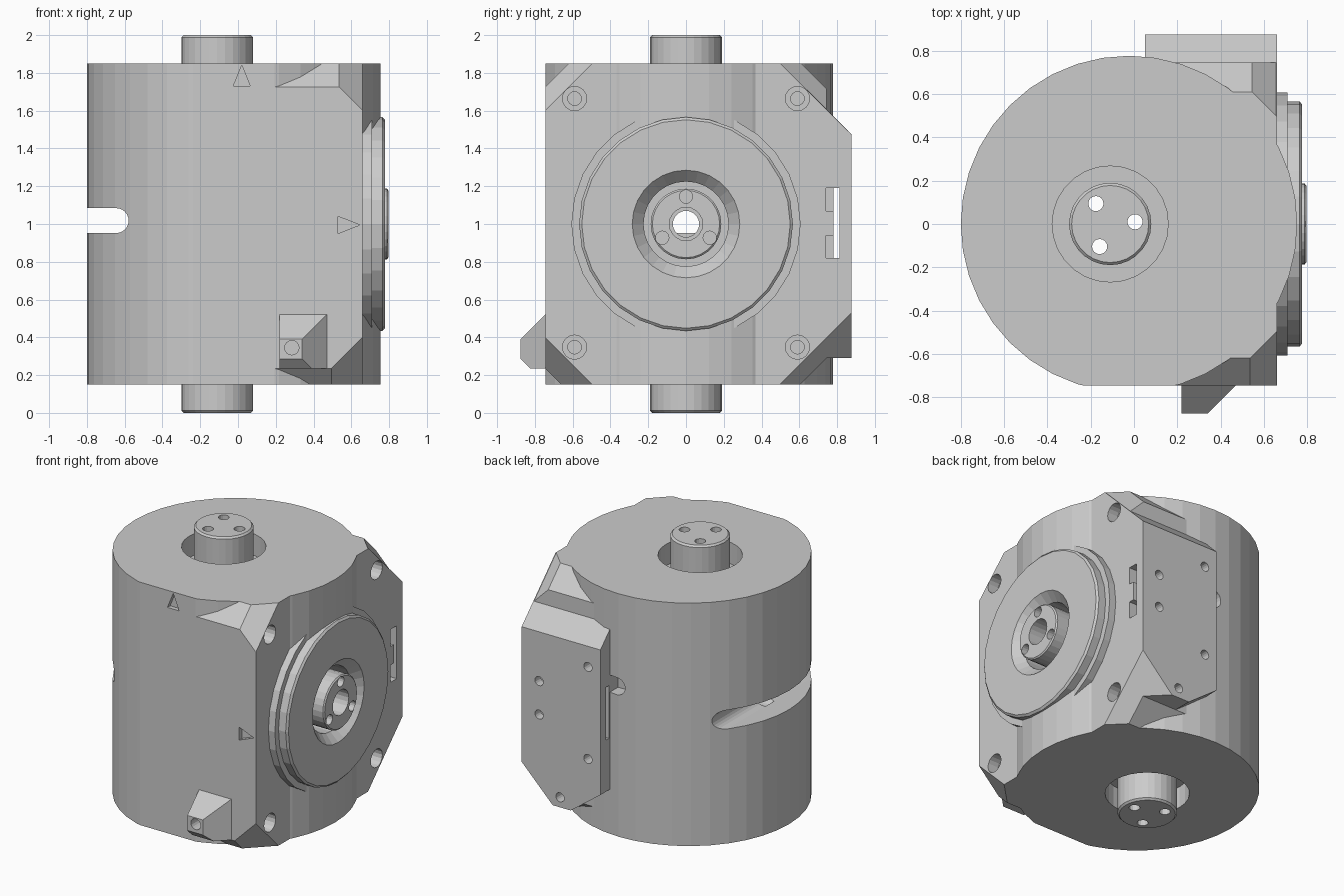
import bpy, bmesh
from math import sin, cos, pi, radians
from mathutils import Matrix, Vector

if "Cube" in bpy.data.objects:
    bpy.data.objects.remove(bpy.data.objects["Cube"])


def to_object(name, bm):
    bmesh.ops.recalc_face_normals(bm, faces=bm.faces[:])
    me = bpy.data.meshes.new(name)
    bm.to_mesh(me)
    bm.free()
    ob = bpy.data.objects.new(name, me)
    bpy.context.collection.objects.link(ob)
    return ob


def lathe(name, profile, n, origin=(0, 0, 0), axis='Z'):
    """Solid of revolution from (radius, height) pairs, capped at both ends."""
    bm = bmesh.new()
    rot = {'Z': Matrix(), 'X': Matrix.Rotation(radians(90), 4, 'Y'),
           'Y': Matrix.Rotation(radians(-90), 4, 'X')}[axis]
    m = Matrix.Translation(origin) @ rot
    rings = [[bm.verts.new(m @ Vector((r * cos(2 * pi * i / n), r * sin(2 * pi * i / n), h)))
              for i in range(n)] for r, h in profile]
    for a, b in zip(rings, rings[1:]):
        for i in range(n):
            j = (i + 1) % n
            bm.faces.new((a[i], a[j], b[j], b[i]))
    bm.faces.new(rings[0])
    bm.faces.new(rings[-1])
    return to_object(name, bm)


def clip(ob, planes):
    """Keep the side n.p <= d of every plane (n, d)."""
    bm = bmesh.new()
    bm.from_mesh(ob.data)
    for n, d in planes:
        n = Vector(n)
        r = bmesh.ops.bisect_plane(bm, geom=bm.verts[:] + bm.edges[:] + bm.faces[:], dist=1e-5,
                                   plane_co=n * d / n.length_squared, plane_no=n, clear_outer=True)
        edges = [e for e in r['geom_cut'] if isinstance(e, bmesh.types.BMEdge)]
        if edges:
            bmesh.ops.contextual_create(bm, geom=edges)
    bmesh.ops.recalc_face_normals(bm, faces=bm.faces[:])
    bm.to_mesh(ob.data)
    bm.free()


def prism(name, pts, y0, y1, planes=()):
    """Polygon in x,z pushed from y0 to y1, then clipped."""
    bm = bmesh.new()
    a = [bm.verts.new((x, y0, z)) for x, z in pts]
    b = [bm.verts.new((x, y1, z)) for x, z in pts]
    n = len(pts)
    bm.faces.new(a)
    bm.faces.new(b)
    for i in range(n):
        j = (i + 1) % n
        bm.faces.new((a[i], a[j], b[j], b[i]))
    ob = to_object(name, bm)
    clip(ob, planes)
    return ob


def box(name, x0, x1, y0, y1, z0, z1, planes=()):
    return prism(name, [(x0, z0), (x1, z0), (x1, z1), (x0, z1)], y0, y1, planes)


def boolean(targets, tool, op='DIFFERENCE'):
    tool.hide_render = True
    for t in targets:
        mod = t.modifiers.new("bool", 'BOOLEAN')
        mod.operation = op
        mod.solver = 'EXACT'
        mod.object = tool
        bpy.context.view_layer.objects.active = t
        bpy.ops.object.modifier_apply(modifier=mod.name)
    bpy.data.objects.remove(tool)


def hole(targets, r, origin, axis, h0, h1, n=16):
    boolean(targets, lathe("cutter", [(r, h0), (r, h1)], n, origin, axis))


# Round housing with a flat front
housing = lathe("housing", [(.777, .15), (.777, 1.85)], 40, (-.023, 0, 0))
clip(housing, [((0, -1, 0), .745)])

# Square side of the housing with chamfered corners
chamfers = [((0, -1, 1), 2.47), ((0, 1, 1), 2.46), ((0, -1, -1), .51), ((0, 1, -1), .455)]
for s in (-1, 1):
    chamfers += [((1, s, 1), 3.005), ((1, s, -1), 1.005)]
boolean([housing], box("square", -.1, .66, -.745, .745, .15, 1.85, chamfers), 'UNION')

# Mounting block on the back
block = prism("block", [(.05, .46), (.28, .29), (.66, .29), (.66, 1.85), (.05, 1.85)], .4, .875,
              [((0, 1, 1), 2.35), ((1, 1, -1), 1.005)])
boolean([housing], block, 'UNION')

# Small boss on the front
boss = box("boss", .22, .47, -.875, -.6, .235, .52,
           [((0, -1, 1), 1.265), ((1, -1, 0), 1.215), ((0, -1, -1), .59)])
boolean([housing], boss, 'UNION')

# Wells around the vertical shaft
hole([housing], .268, (-.11, 0, 0), 'Z', 1.7, 2, 28)
hole([housing], .268, (-.11, 0, 0), 'Z', 0, .3, 28)

# Vertical shaft
shaft = lathe("vertical_shaft", [(.178, 0), (.19, .012), (.19, 1.988), (.178, 2)], 28, (-.11, 0, 0))

# Stepped flange on the right
flange = lathe("flange", [(.607, .6), (.607, .71), (.566, .71), (.566, .765), (.552, .777)],
               28, (0, 0, 1), 'X')
boolean([housing, flange], lathe("well", [(.225, .55), (.225, .715), (.285, .777), (.285, .8)],
                                 28, (0, 0, 1), 'X'))

# Hub in the flange
hub = lathe("hub", [(.187, .45), (.187, .788), (.178, .796)], 28, (0, 0, 1), 'X')

# Bore and screw holes in hub and shaft
hole([hub], .088, (0, 0, 1), 'X', .4, .9, 20)
hole([housing, flange, shaft], .07, (0, 0, 1), 'X', -.65, .9, 20)
for i in range(3):
    a = radians(90 + 120 * i)
    hole([hub], .035, (0, .145 * cos(a), 1 + .145 * sin(a)), 'X', .66, .9)
    b = radians(5 + 120 * i)
    hole([housing, shaft], .035, (-.11 + .115 * cos(b), .115 * sin(b), 0), 'Z', -.1, 2.1)

# Counterbored holes in the corners of the right face
for y in (-.59, .59):
    for z in (.348, 1.664):
        hole([housing], .064, (0, y, z), 'X', .58, .8)
        hole([housing], .036, (0, y, z), 'X', .45, .6)

# Slot across the round side
arc = [(-.645 + .066 * cos(radians(t)), 1.018 + .066 * sin(radians(t))) for t in range(-90, 91, 15)]
boolean([housing], prism("slot", [(-1, 1.084), (-1, .952)] + arc, -1, 1))

# Passage through the back block
boolean([housing], box("passage", 0, .8, .78, .812, .82, 1.19))
for z0, z1 in ((.82, .94), (1.07, 1.19)):
    boolean([housing], box("pocket", .6, .8, .742, .785, z0, z1))

# Rounded notch beside the block
arc = [(-.01 + .06 * cos(radians(t)), 1.2 + .06 * sin(radians(t))) for t in range(90, 271, 20)]
boolean([housing], prism("notch", arc + [(.05, 1.14), (.05, 1.26)], .68, .9))

# Screw holes in the block and boss
for x, z in ((.147, 1.33), (.525, 1.13), (.525, .896), (.147, .686), (.363, .36)):
    hole([housing], .032, (x, 0, z), 'Y', .76, 1)
hole([housing], .038, (.285, 0, .345), 'Y', -1, -.76)

# Engraved pointer triangles on the front
for pts in ([(-.025, 1.73), (.065, 1.73), (.02, 1.84)], [(.53, .95), (.645, .995), (.53, 1.04)]):
    boolean([housing], prism("pointer", pts, -.8, -.715))
